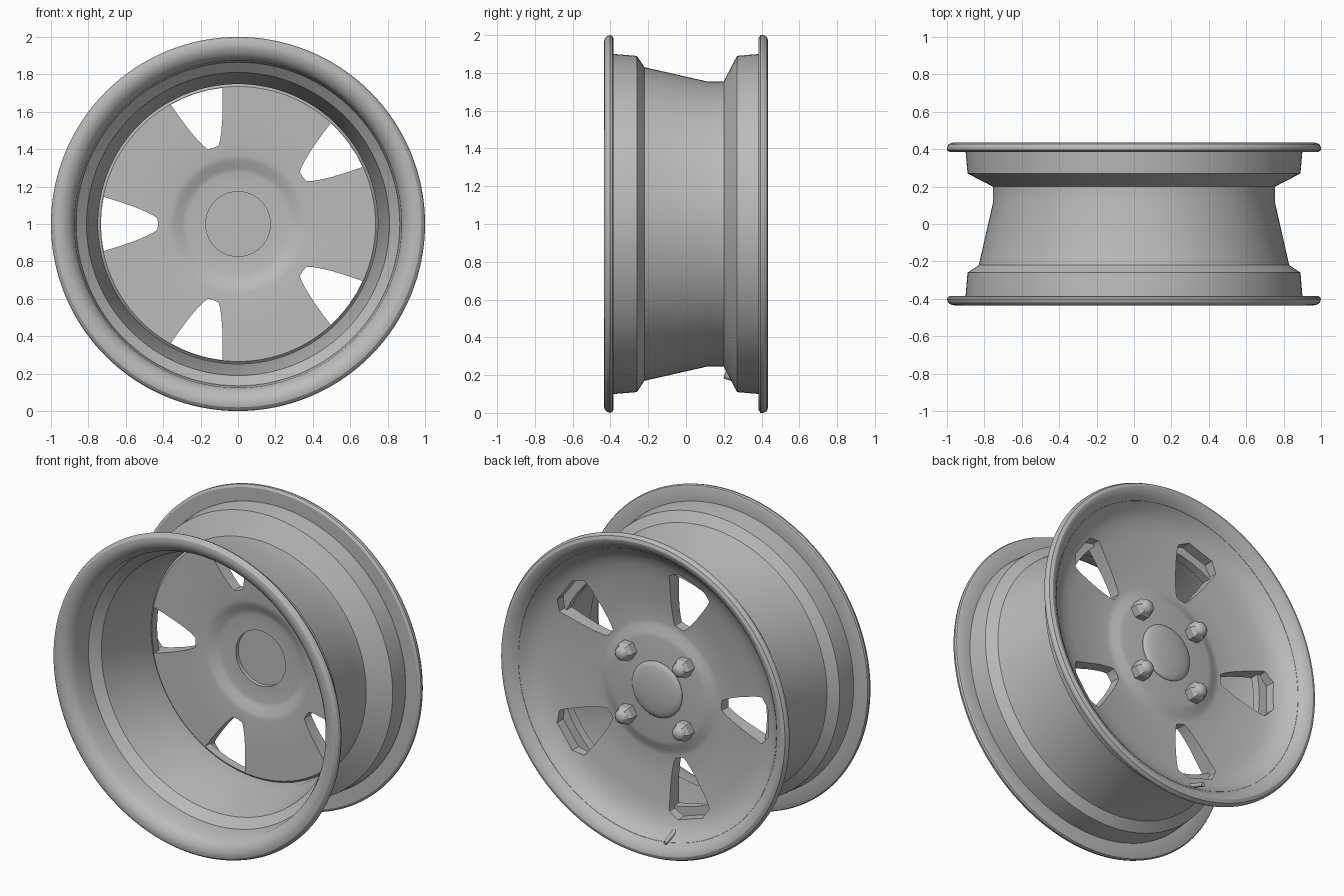
import bpy, bmesh, math
from mathutils import Vector

if "Cube" in bpy.data.objects:
    bpy.data.objects.remove(bpy.data.objects["Cube"])

CENTRE = Vector((0, 0, 1))
SEG = 128

metal = bpy.data.materials.new("grey_metal")
metal.diffuse_color = (0.5, 0.5, 0.49, 1)
metal.use_nodes = True
metal.node_tree.nodes["Principled BSDF"].inputs["Base Color"].default_value = metal.diffuse_color


def finish(name, bm):
    """Turn a bmesh into an object with outward normals."""
    bmesh.ops.remove_doubles(bm, verts=bm.verts, dist=1e-5)
    bmesh.ops.recalc_face_normals(bm, faces=bm.faces)
    me = bpy.data.meshes.new(name)
    bm.to_mesh(me)
    bm.free()
    me.materials.append(metal)
    ob = bpy.data.objects.new(name, me)
    bpy.context.collection.objects.link(ob)
    return ob


def smooth(ob, angle=28):
    bpy.ops.object.select_all(action='DESELECT')
    ob.select_set(True)
    bpy.context.view_layer.objects.active = ob
    bpy.ops.object.shade_smooth_by_angle(angle=math.radians(angle))


def lathe(name, profile, seg=SEG, centre=CENTRE, closed=False):
    """Revolve (radius, y) points about the y direction."""
    bm = bmesh.new()
    rings = []
    for r, y in profile:
        if r == 0:
            rings.append([bm.verts.new(centre + Vector((0, y, 0)))] * seg)
        else:
            rings.append([bm.verts.new(centre + Vector((
                r * math.cos(2 * math.pi * i / seg), y,
                r * math.sin(2 * math.pi * i / seg)))) for i in range(seg)])
    pairs = list(zip(rings, rings[1:]))
    if closed:
        pairs.append((rings[-1], rings[0]))
    for a, b in pairs:
        for i in range(seg):
            j = (i + 1) % seg
            quad = list(dict.fromkeys((a[i], a[j], b[j], b[i])))
            if len(quad) > 2:
                bm.faces.new(quad)
    return finish(name, bm)


def window_cutter(name, half, y0, y1):
    """Five mirrored prisms; half is (radial, tangential) points."""
    outline = half + [(u, -v) for u, v in reversed(half) if v > 0]
    bm = bmesh.new()
    for k in range(5):
        a = math.pi + k * math.tau / 5
        c, s = math.cos(a), math.sin(a)
        vs = [bm.verts.new(CENTRE + Vector((u * c - v * s, y0, u * s + v * c)))
              for u, v in outline]
        face = bm.faces.new(vs)
        out = bmesh.ops.extrude_face_region(bm, geom=[face])
        moved = [g for g in out["geom"] if isinstance(g, bmesh.types.BMVert)]
        bmesh.ops.translate(bm, verts=moved, vec=(0, y1 - y0, 0))
    ob = finish(name, bm)
    ob.hide_render = True
    return ob


def cut(target, cutter):
    m = target.modifiers.new("cut", 'BOOLEAN')
    m.operation = 'DIFFERENCE'
    m.solver = 'EXACT'
    m.object = cutter
    bpy.context.view_layer.objects.active = target
    bpy.ops.object.modifier_apply(modifier=m.name)
    bpy.data.objects.remove(cutter)


# Rim barrel, flanges and dished disc as one revolved section
outer = [(0.90, -0.385), (0.90, -0.38), (0.89, -0.26), (0.83, -0.22),
         (0.755, 0.11), (0.755, 0.20), (0.89, 0.27), (0.90, 0.385)]
back_lip = [(0.985, 0.385), (1.0, 0.395), (1.0, 0.41), (0.99, 0.428),
            (0.97, 0.435), (0.95, 0.431)]
bowl = [(0.92, 0.408), (0.89, 0.372), (0.86, 0.34), (0.82, 0.314),
        (0.77, 0.296), (0.70, 0.282), (0.55, 0.267), (0.42, 0.256),
        (0.385, 0.261), (0.35, 0.279), (0.32, 0.285), (0, 0.285)]
disc_front = [(0, 0.25), (0.173, 0.25), (0.173, 0.225), (0.27, 0.225),
              (0.30, 0.219), (0.335, 0.196), (0.37, 0.19), (0.55, 0.189),
              (0.735, 0.187), (0.748, 0.20)]
inner = [(0.748, 0.11), (0.81, -0.205), (0.865, -0.255), (0.875, -0.37)]
front_lip = [(0.89, -0.397), (0.91, -0.417), (0.935, -0.43), (0.96, -0.435),
             (0.98, -0.431), (0.994, -0.419), (1.0, -0.402), (0.995, -0.39),
             (0.985, -0.385)]
wheel = lathe("wheel_rim", outer + back_lip + bowl + disc_front + inner
              + front_lip, closed=True)

# Five tapered windows, with a wider chamfered end on the back
taper = [(0.428, 0.0), (0.43, 0.03), (0.455, 0.047), (0.50, 0.069),
         (0.55, 0.09), (0.64, 0.121), (0.718, 0.145)]
cut(wheel, window_cutter("window_cutter",
                         taper + [(0.7295, 0.07), (0.733, 0.0)], 0.05, 0.6))
cut(wheel, window_cutter("window_pocket_cutter",
                         [(0.60, 0.0), (0.60, 0.107), (0.718, 0.1452),
                          (0.735, 0.145), (0.785, 0.09), (0.785, 0.0)],
                         0.24, 0.6))
smooth(wheel)

# Domed centre cap
R = 0.175
cap = lathe("centre_cap", [(0, 0.27), (R, 0.27), (R, 0.288)] +
            [(R * math.cos(t), 0.288 + 0.03 * math.sin(t))
             for t in (0.3, 0.6, 0.9, 1.2, 1.4)] + [(0, 0.318)], 64)
smooth(cap, 40)

# Four hexagonal wheel nuts with domed tips
for i, (sx, sz) in enumerate([(1, 1), (-1, 1), (-1, -1), (1, -1)]):
    c = CENTRE + Vector((0.2 * sx, 0, 0.2 * sz))
    nut = lathe(f"wheel_nut_{i + 1}", [(0, 0.27), (0.058, 0.27),
                (0.06, 0.335), (0.044, 0.358), (0, 0.358)], 6, c)
    tip = lathe(f"nut_tip_{i + 1}", [(0, 0.35), (0.044, 0.35), (0.04, 0.366),
                (0.026, 0.379), (0, 0.384)], 24, c)
    smooth(tip, 40)

# Slanted valve stem through the lower rim
d = Vector((-0.176, 0, -0.984))
p0 = CENTRE + d * 0.812 + Vector((0, 0.205, 0))
p1 = CENTRE + d * 0.888 + Vector((0, 0.43, 0))
axis = p1 - p0
valve = lathe("valve_stem", [(0, 0), (0.02, 0), (0.02, 0.08), (0.013, 0.1),
              (0.013, axis.length), (0, axis.length)], 16, Vector((0, 0, 0)))
valve.location = p0
valve.rotation_euler = Vector((0, 1, 0)).rotation_difference(axis).to_euler()
smooth(valve)
